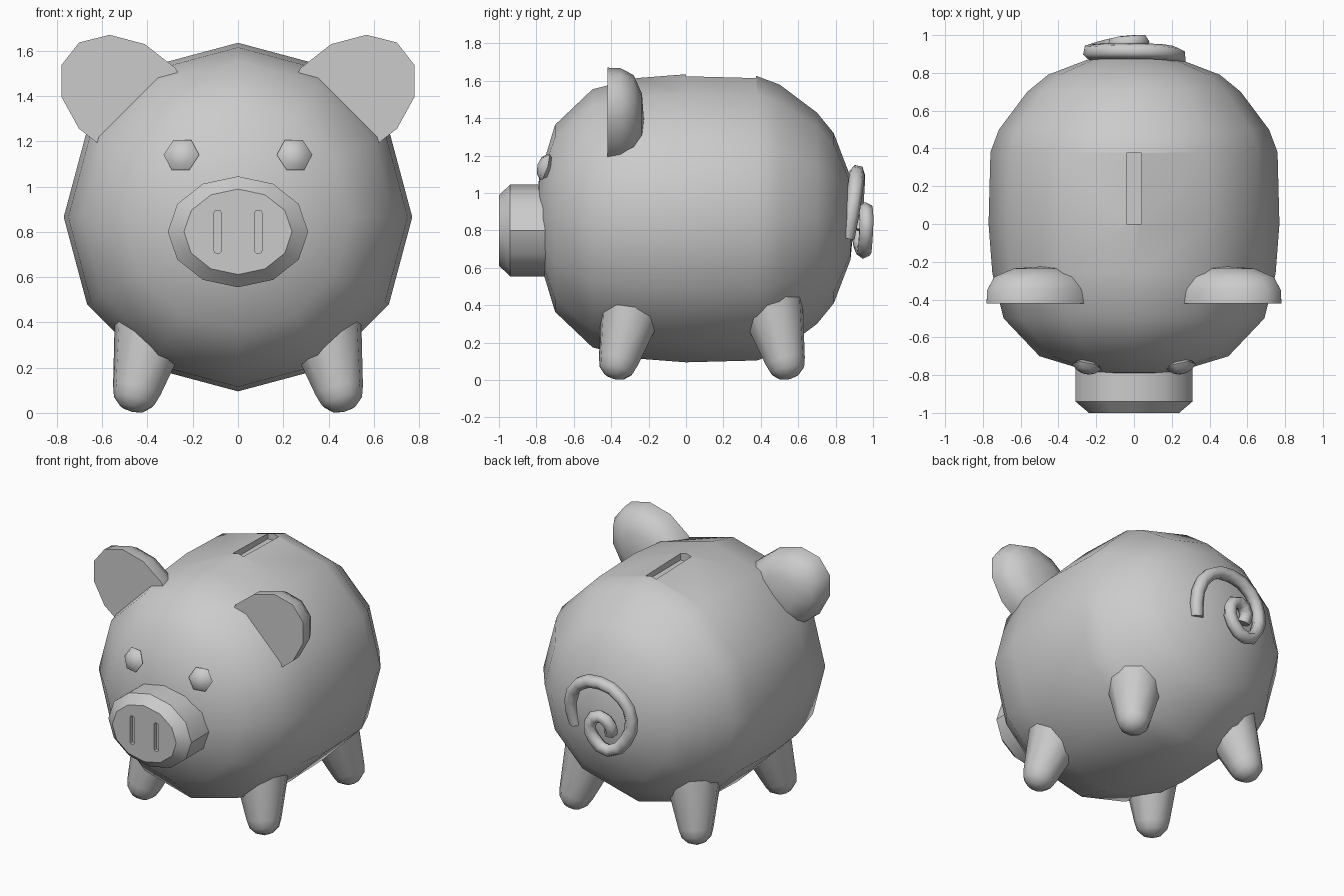
import bpy, bmesh
from math import sin, cos, pi, radians
from mathutils import Matrix, Vector

cube = bpy.data.objects.get("Cube")
if cube:
    bpy.data.objects.remove(cube, do_unlink=True)

GREY = (0.6, 0.6, 0.6, 1)
grey = bpy.data.materials.new("plain grey")
grey.use_nodes = True
grey.diffuse_color = GREY
grey.node_tree.nodes["Principled BSDF"].inputs["Base Color"].default_value = GREY


def activate(obj):
    bpy.ops.object.select_all(action='DESELECT')
    obj.select_set(True)
    bpy.context.view_layer.objects.active = obj


def smooth(obj, angle=42):
    activate(obj)
    bpy.ops.object.shade_smooth_by_angle(angle=radians(angle))


def aim(origin, direction):
    """Frame at origin whose local z follows direction and local y stays up."""
    quat = Vector(direction).to_track_quat('Z', 'Y')
    return Matrix.Translation(origin) @ quat.to_matrix().to_4x4()


def lathe(name, profile, sides, frame, sx=1, sy=1, phase=0):
    """Turned solid from (distance, radius) pairs, zero radius gives a pole."""
    bm = bmesh.new()
    rings = []
    for d, r in profile:
        count = sides if r else 1
        angles = [2 * pi * i / sides + phase for i in range(count)]
        rings.append([bm.verts.new((r * sx * cos(a), r * sy * sin(a), d)) for a in angles])
    for low, high in zip(rings, rings[1:]):
        for i in range(sides):
            j = (i + 1) % sides
            if len(low) == 1:
                bm.faces.new((low[0], high[j], high[i]))
            elif len(high) == 1:
                bm.faces.new((low[i], low[j], high[0]))
            else:
                bm.faces.new((low[i], low[j], high[j], high[i]))
    for ring in (rings[0], rings[-1]):
        if len(ring) > 1:
            bm.faces.new(ring)
    bmesh.ops.transform(bm, matrix=frame, verts=bm.verts)
    bmesh.ops.recalc_face_normals(bm, faces=bm.faces)
    mesh = bpy.data.meshes.new(name)
    bm.to_mesh(mesh)
    bm.free()
    mesh.materials.append(grey)
    obj = bpy.data.objects.new(name, mesh)
    bpy.context.collection.objects.link(obj)
    return obj


def cut_box(obj, centre, size, bevel=0):
    """Cut a box-shaped recess, optionally with rounded ends seen along y."""
    bpy.ops.mesh.primitive_cube_add(size=1, location=centre)
    cutter = bpy.context.object
    cutter.scale = size
    bpy.ops.object.transform_apply(location=False, rotation=False, scale=True)
    cutter.hide_render = True
    if bevel:
        bm = bmesh.new()
        bm.from_mesh(cutter.data)
        edges = [e for e in bm.edges if abs((e.verts[0].co - e.verts[1].co).y) > 1e-4]
        bmesh.ops.bevel(bm, geom=edges, offset=bevel, segments=2, affect='EDGES', profile=0.5)
        bm.to_mesh(cutter.data)
        bm.free()
    cutter.data.materials.append(grey)
    activate(obj)
    mod = obj.modifiers.new("recess", 'BOOLEAN')
    mod.operation, mod.solver, mod.object = 'DIFFERENCE', 'EXACT', cutter
    bpy.ops.object.modifier_apply(modifier=mod.name)
    bpy.data.objects.remove(cutter, do_unlink=True)


# Barrel body with the coin slot on top
body_profile = [(-0.81, 0), (-0.785, 0.22), (-0.70, 0.5), (-0.5, 0.69), (-0.26, 0.75),
                (0, 0.77), (0.38, 0.76), (0.5, 0.715), (0.7, 0.565), (0.79, 0.455),
                (0.88, 0.22), (0.9, 0)]
body = lathe("body", body_profile, 12, aim((0, 0, 0.865), (0, 1, 0)))
cut_box(body, (0, 0.1875, 1.66), (0.08, 0.375, 0.16))
smooth(body)

# Oval snout with two nostril grooves
snout = lathe("snout", [(0, 1), (0.21, 1), (0.27, 0.77)], 12,
              aim((0, -0.73, 0.8), (0, -1, 0)), sx=0.31, sy=0.245)
for side in (-1, 1):
    cut_box(snout, (side * 0.09, -1, 0.8), (0.032, 0.05, 0.19), bevel=0.012)
smooth(snout, 35)

for side, label in ((1, "left"), (-1, "right")):
    # Small faceted eye lying on the face
    eye_frame = aim((side * 0.25, -0.755, 1.14), (side * 0.2, -1, 0.3))
    smooth(lathe(label + "_eye", [(-0.04, 0), (-0.02, 0.06), (0, 0.08), (0.025, 0.055), (0.042, 0)],
                 6, eye_frame), 60)

    # Ear: flat in front, domed behind
    ear_frame = aim((side * 0.49, -0.42, 1.39), (0, 1, 0)) @ Matrix.Rotation(side * radians(52), 4, 'Z')
    smooth(lathe(label + "_ear", [(0, 1), (0.07, 0.99), (0.14, 0.86), (0.185, 0.5), (0.195, 0)],
                 12, ear_frame, sx=0.245, sy=0.33, phase=pi / 12))

    # Tapered legs leaning in under the body
    for part, y, lean in (("front", -0.385, 0.25), ("back", 0.555, -0.25)):
        leg_frame = aim((side * 0.47, y, 0.005), (side * -0.24, lean, 1))
        smooth(lathe(label + "_" + part + "_leg",
                     [(0, 0), (0.015, 0.055), (0.05, 0.092), (0.1, 0.108), (0.42, 0.175), (0.45, 0)],
                     10, leg_frame), 50)

# Curled tail
tail_path = [(0.22, 0.86, 0.76), (0.235, 0.89, 0.92), (0.16, 0.91, 1.06), (0, 0.915, 1.11),
             (-0.16, 0.915, 1.05), (-0.23, 0.91, 0.92), (-0.2, 0.925, 0.78), (-0.09, 0.95, 0.69),
             (0.015, 0.96, 0.75), (0.04, 0.965, 0.85), (-0.03, 0.96, 0.91), (-0.1, 0.95, 0.86),
             (-0.09, 0.93, 0.8)]
curve = bpy.data.curves.new("tail", 'CURVE')
curve.dimensions = '3D'
curve.bevel_depth, curve.bevel_resolution, curve.resolution_u = 0.042, 1, 2
curve.use_fill_caps = True
spline = curve.splines.new('BEZIER')
spline.bezier_points.add(len(tail_path) - 1)
for point, co in zip(spline.bezier_points, tail_path):
    point.co = co
    point.handle_left_type = point.handle_right_type = 'AUTO'
curve.materials.append(grey)
tail = bpy.data.objects.new("tail", curve)
bpy.context.collection.objects.link(tail)
activate(tail)
bpy.ops.object.convert(target='MESH')
smooth(bpy.context.object, 65)
